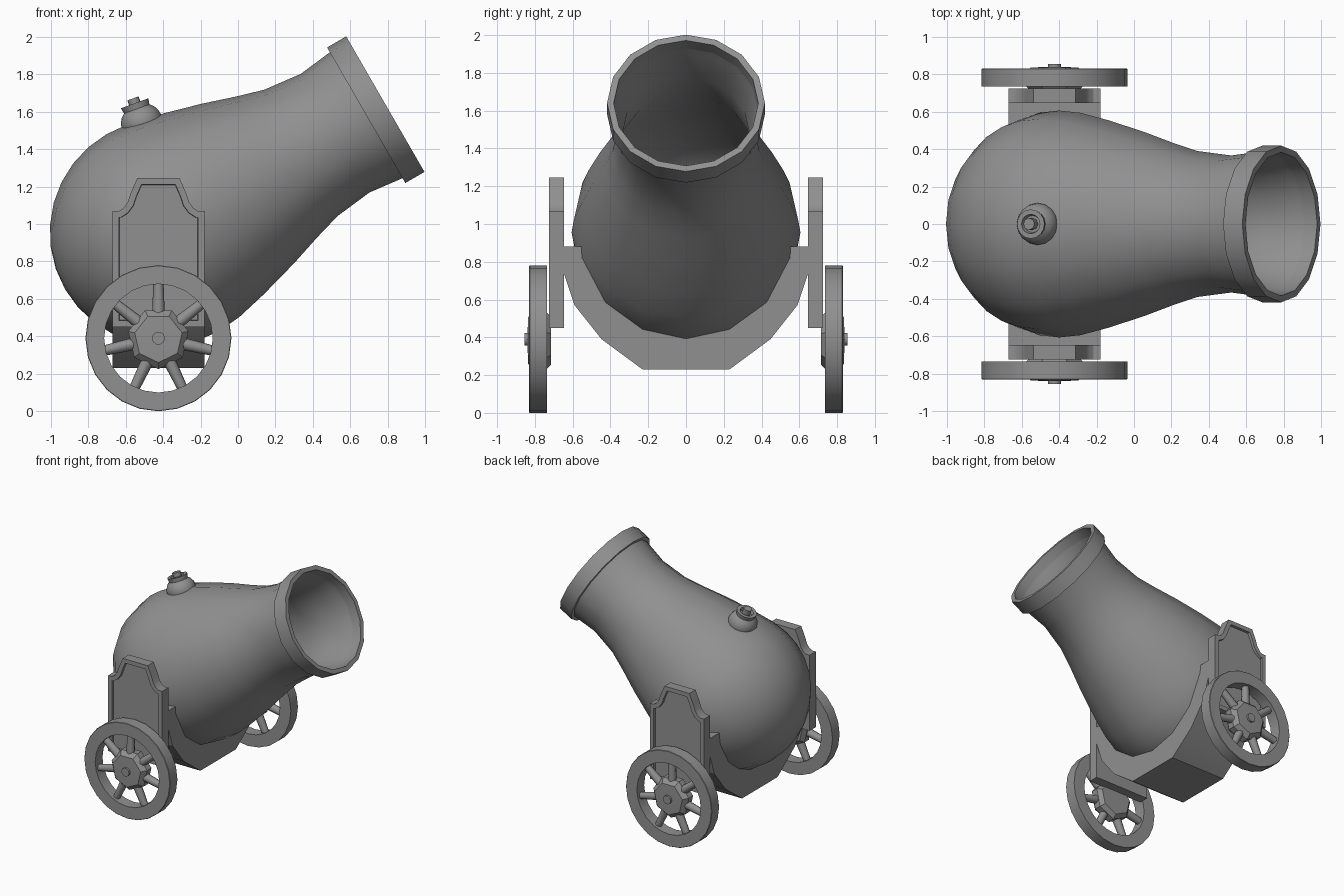
import bpy, bmesh
from math import radians, sin, cos, tau, pi
from mathutils import Matrix

if "Cube" in bpy.data.objects:
    bpy.data.objects.remove(bpy.data.objects["Cube"])

T, R = Matrix.Translation, Matrix.Rotation

# Dark iron grey for every part
iron = bpy.data.materials.new('dark_iron')
iron.diffuse_color = (.28, .28, .28, 1)
iron.use_nodes = True
iron.node_tree.nodes["Principled BSDF"].inputs["Base Color"].default_value = iron.diffuse_color


def finish(name, bm, matrix=Matrix(), angle=40):
    bm.transform(matrix)
    bmesh.ops.remove_doubles(bm, verts=bm.verts, dist=1e-5)
    bmesh.ops.recalc_face_normals(bm, faces=bm.faces)
    me = bpy.data.meshes.new(name)
    bm.to_mesh(me)
    bm.free()
    me.materials.append(iron)
    ob = bpy.data.objects.new(name, me)
    bpy.context.collection.objects.link(ob)
    bpy.ops.object.select_all(action='DESELECT')
    ob.select_set(True)
    bpy.context.view_layer.objects.active = ob
    bpy.ops.object.shade_smooth_by_angle(angle=radians(angle))
    return ob


def lathe(name, profile, n, matrix, closed=False, phase=0.0, angle=40):
    """Revolve (radius, height) points about local z."""
    bm = bmesh.new()
    rings = []
    for r, h in profile:
        if r == 0:
            rings.append([bm.verts.new((0, 0, h))] * n)
        else:
            rings.append([bm.verts.new((r * cos(phase + tau * i / n), r * sin(phase + tau * i / n), h))
                          for i in range(n)])
    pairs = list(zip(rings, rings[1:]))
    if closed:
        pairs.append((rings[-1], rings[0]))
    for a, b in pairs:
        for i in range(n):
            j = (i + 1) % n
            quad = list(dict.fromkeys([a[i], a[j], b[j], b[i]]))
            if len(quad) > 2:
                bm.faces.new(quad)
    return finish(name, bm, matrix, angle)


def prism(points, offset):
    """Extrude a 3D outline along a vector; returns the bmesh and its first face."""
    bm = bmesh.new()
    face = bm.faces.new([bm.verts.new(p) for p in points])
    ext = bmesh.ops.extrude_face_region(bm, geom=[face], use_keep_orig=True)
    verts = [g for g in ext['geom'] if isinstance(g, bmesh.types.BMVert)]
    bmesh.ops.translate(bm, verts=verts, vec=offset)
    bmesh.ops.recalc_face_normals(bm, faces=bm.faces)
    return bm, face


# Hollow barrel, tilted up 30 degrees, with a rounded breech
aim = T((0.787, 0, 1.64)) @ R(radians(60), 4, 'Y')
breech = [(.606 * sin(a), -1.37 - .606 * cos(a)) for a in (pi / 2 * i / 8 for i in range(1, 9))]
outer = [(0, -1.976)] + breech + [(.594, -1.24), (.555, -1.07), (.493, -.85), (.434, -.67), (.39, -.52),
                                  (.366, -.31), (.388, -.12), (.395, -.06)]
inner = [(.383, -.06), (.372, -.12), (.335, -.31), (.355, -.52), (.455, -.85), (.515, -1.07),
         (.56, -1.38), (.53, -1.55), (.445, -1.72), (.31, -1.83), (0, -1.92)]
lathe('barrel', outer + inner, 16, aim)
lathe('muzzle_ring', [(.418, -.118), (.418, 0), (.383, 0), (.378, -.118)], 16, aim, closed=True)

# Fuse pot and fuse stub on top of the breech
fuse = T((-.51, 0, 1.53)) @ R(radians(-20), 4, 'Y')
lathe('fuse_pot', [(0, -.018), (.107, -.018), (.112, .015), (.107, .045), (.092, .072), (.072, .09),
                   (.078, .122), (.052, .122), (.045, .095), (0, .095)], 16, fuse)
lathe('fuse_stub', [(0, .08), (.032, .08), (.032, .15), (0, .15)], 8, fuse, angle=50)

# Cradle under the barrel
half = [(.65, .88), (.65, .75), (.59, .57), (.447, .39), (.23, .23)]
outline = half + [(-y, z) for y, z in reversed(half)]
arc = [(.53 * cos(a), .95 + .53 * sin(a)) for a in (pi + .13 + (pi - .26) * i / 12 for i in range(13))]
bm, _ = prism([(-.67, y, z) for y, z in outline + arc], (.49, 0, 0))
finish('cradle', bm, angle=20)

# Side plates with recessed panels, and wheels, on both sides
plate_half = [(.245, .45), (.245, 1.07), (.21, 1.07), (.187, 1.085), (.165, 1.115), (.15, 1.16), (.113, 1.245)]
plate = plate_half + [(-x, z) for x, z in reversed(plate_half)]
for side, label in ((-1, 'front'), (1, 'back')):
    flip = Matrix.Scale(side, 4, (0, 1, 0))
    bm, face = prism([(x - .425, .725, z) for x, z in plate], (0, -.079, 0))
    for inset in (.034, .002):
        bmesh.ops.inset_region(bm, faces=[face], thickness=inset, use_even_offset=True)
    bmesh.ops.translate(bm, verts=face.verts, vec=(0, -.02, 0))
    finish(label + '_side_plate', bm, flip, 25)

    centre = T((-.425, 0, .39)) @ flip
    wheel = centre @ R(radians(-90), 4, 'X')
    lathe(label + '_wheel_rim', [(.29, .735), (.39, .735), (.39, .827), (.387, .83), (.29, .83)],
          24, wheel, closed=True)
    lathe(label + '_wheel_hub', [(0, .715), (.135, .715), (.165, .745), (.165, .80), (.13, .836), (0, .84)],
          7, wheel, phase=-pi / 2 + pi / 7, angle=20)
    lathe(label + '_axle_pin', [(0, .82), (.035, .82), (.035, .855), (0, .855)], 10, wheel)
    for k in range(7):
        spoke = centre @ T((0, .782, 0)) @ R(tau * k / 7, 4, 'Y')
        lathe(f'{label}_spoke_{k + 1}', [(0, .12), (.034, .12), (.027, .31), (0, .31)], 8, spoke, angle=50)
